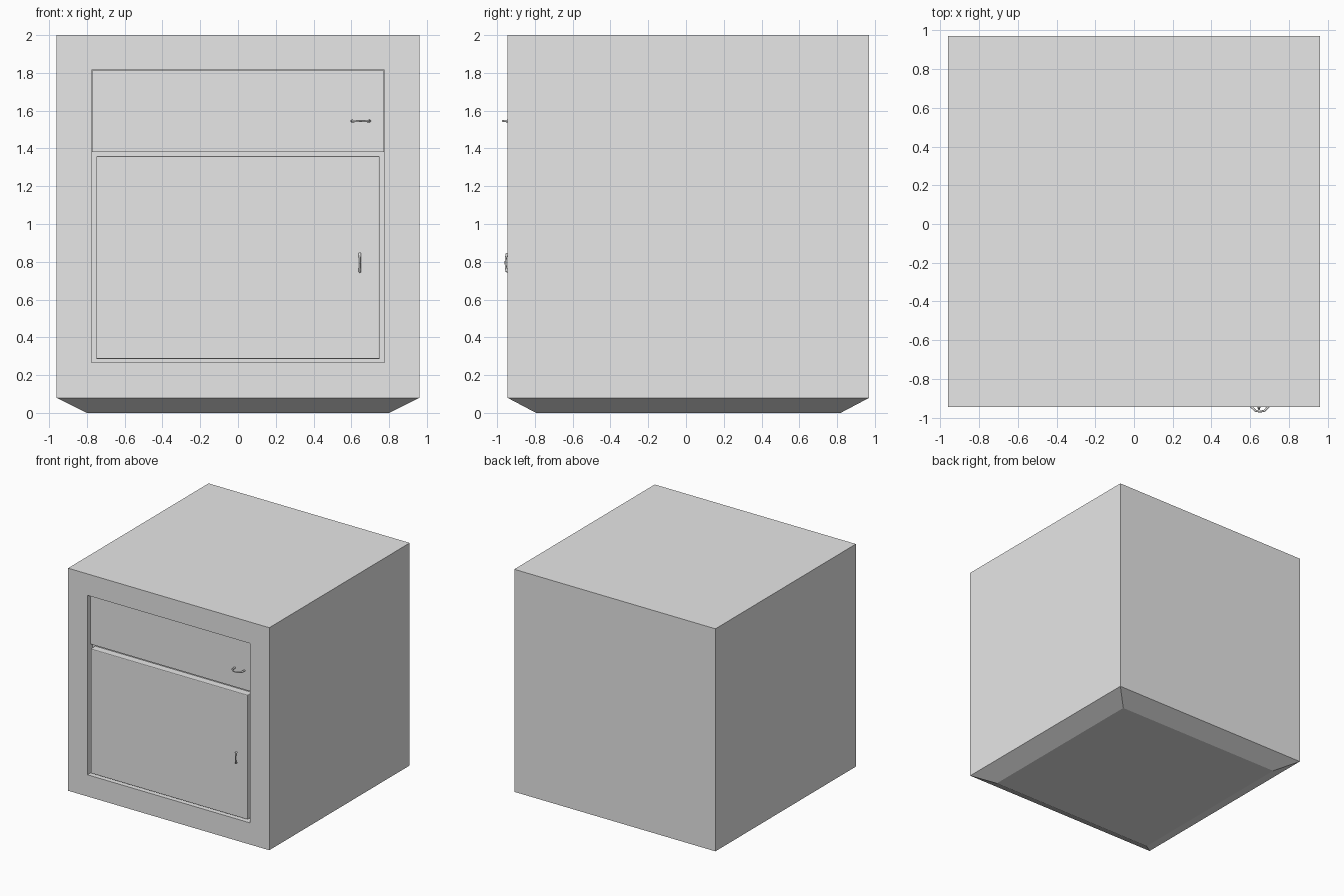
import bpy, bmesh
from mathutils import Vector

cube = bpy.data.objects.get("Cube")
if cube:
    bpy.data.objects.remove(cube, do_unlink=True)

grey = bpy.data.materials.new("light_grey")
grey.use_nodes = True
grey.diffuse_color = (0.8, 0.8, 0.8, 1)
grey.node_tree.nodes["Principled BSDF"].inputs["Base Color"].default_value = (0.8, 0.8, 0.8, 1)

FRONT, BACK = -0.945, 0.97
HOLE_X, HOLE_LOW, HOLE_HIGH = 0.775, 0.267, 1.815


def finish(bm, name):
    mesh = bpy.data.meshes.new(name)
    bmesh.ops.recalc_face_normals(bm, faces=bm.faces)
    bm.to_mesh(mesh)
    bm.free()
    mesh.materials.append(grey)
    obj = bpy.data.objects.new(name, mesh)
    bpy.context.collection.objects.link(obj)
    return obj


def box(low, high):
    bm = bmesh.new()
    bmesh.ops.create_cube(bm, size=1)
    low, high = Vector(low), Vector(high)
    for v in bm.verts:
        v.co = [l + (c + 0.5) * (h - l) for c, l, h in zip(v.co, low, high)]
    return bm


# Cabinet body with a shallow front opening
bm = box((-0.96, FRONT, 0.08), (0.96, BACK, 2))
cuts = [((-HOLE_X, 0, 0), (1, 0, 0)), ((HOLE_X, 0, 0), (1, 0, 0)),
        ((0, 0, HOLE_LOW), (0, 0, 1)), ((0, 0, HOLE_HIGH), (0, 0, 1))]
for point, normal in cuts:
    bmesh.ops.bisect_plane(bm, geom=bm.verts[:] + bm.edges[:] + bm.faces[:],
                           plane_co=point, plane_no=normal)
bm.normal_update()
opening = [f for f in bm.faces if f.normal.y < -0.9
           and abs(f.calc_center_median().x) < 0.1
           and HOLE_LOW < f.calc_center_median().z < HOLE_HIGH]
floor = bmesh.ops.extrude_discrete_faces(bm, faces=opening)["faces"]
bmesh.ops.translate(bm, verts=floor[0].verts[:], vec=(0, 0.065, 0))
finish(bm, "cabinet_body")

# Plinth tapering towards the floor
bm = box((-0.96, FRONT, 0), (0.96, BACK, 0.08))
middle = (FRONT + BACK) / 2
for v in bm.verts:
    if v.co.z < 0.01:
        v.co.x *= 0.835
        v.co.y = middle + (v.co.y - middle) * 0.842
finish(bm, "tapered_plinth")

# Recessed drawer front and hinged door
finish(box((-0.773, -0.905, 1.38), (0.773, -0.87, 1.813)), "drawer_front")
door = finish(box((-0.75, -0.94, 0.285), (0.75, -0.87, 1.36)), "door")
bevel = door.modifiers.new("soft_edges", "BEVEL")
bevel.width = 0.006
bevel.segments = 2


# Bowed pull handles, thicker at both ends
def handle(name, centre, back, front, upright):
    curve = bpy.data.curves.new(name, "CURVE")
    curve.dimensions = "3D"
    curve.bevel_depth = 0.006
    curve.bevel_resolution = 2
    curve.use_fill_caps = True
    path = [(-1, 0, 1.2), (-0.92, 0.6, 1.2), (-0.5, 0.92, 0.9), (0, 1, 0.8),
            (0.5, 0.92, 0.9), (0.92, 0.6, 1.2), (1, 0, 1.2)]
    spline = curve.splines.new("POLY")
    spline.points.add(len(path) - 1)
    for point, (along, out, radius) in zip(spline.points, path):
        shift = along * 0.047
        x, z = (0, shift) if upright else (shift, 0)
        point.co = (centre[0] + x, back + out * (front - back), centre[1] + z, 1)
        point.radius = radius
    curve.materials.append(grey)
    obj = bpy.data.objects.new(name, curve)
    bpy.context.collection.objects.link(obj)


handle("drawer_handle", (0.65, 1.545), -0.905, -0.969, False)
handle("door_handle", (0.645, 0.795), -0.94, -0.955, True)
